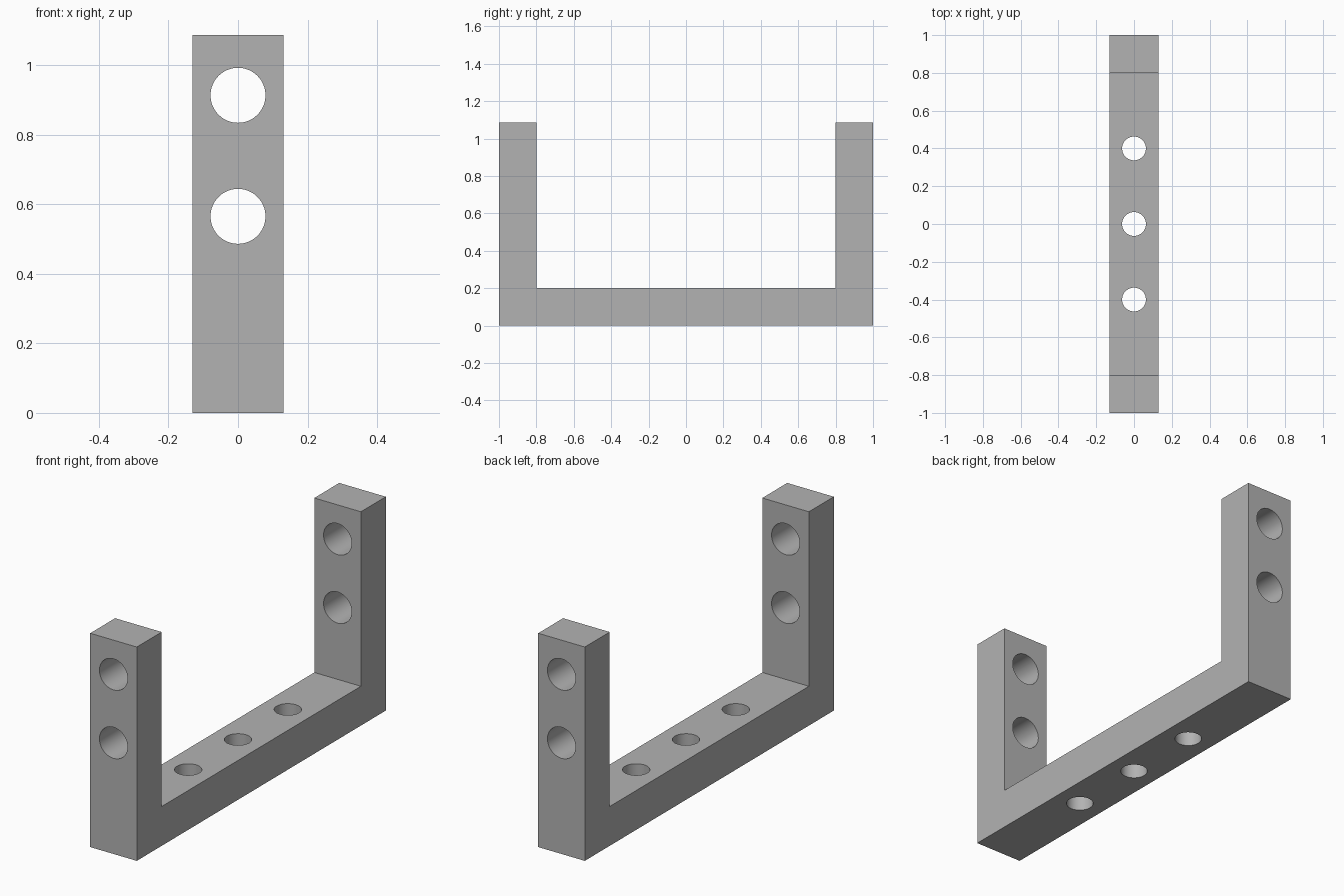
import bpy
import bmesh
from math import radians
from mathutils import Matrix

cube = bpy.data.objects.get("Cube")
if cube:
    bpy.data.objects.remove(cube, do_unlink=True)

WIDTH, HEIGHT, HALF_LENGTH, THICK = 0.262, 1.087, 1.0, 0.2

grey = bpy.data.materials.new("plain grey")
grey.use_nodes = True
colour = (0.45, 0.45, 0.45, 1)
grey.diffuse_color = colour
grey.node_tree.nodes["Principled BSDF"].inputs["Base Color"].default_value = colour


def make_object(name, bm):
    bmesh.ops.recalc_face_normals(bm, faces=bm.faces)
    mesh = bpy.data.meshes.new(name)
    bm.to_mesh(mesh)
    bm.free()
    mesh.materials.append(grey)
    obj = bpy.data.objects.new(name, mesh)
    bpy.context.collection.objects.link(obj)
    return obj


def add_drill(bm, centre, radius, depth, along_y=False):
    turn = Matrix.Rotation(radians(90 if along_y else 0), 4, "X")
    bmesh.ops.create_cone(bm, cap_ends=True, segments=64, radius1=radius,
                          radius2=radius, depth=depth,
                          matrix=Matrix.Translation(centre) @ turn)


# U-shaped side profile, extruded across the width
inner = HALF_LENGTH - THICK
profile = [(-HALF_LENGTH, 0), (HALF_LENGTH, 0), (HALF_LENGTH, HEIGHT),
           (inner, HEIGHT), (inner, THICK), (-inner, THICK),
           (-inner, HEIGHT), (-HALF_LENGTH, HEIGHT)]
bm = bmesh.new()
side = bm.faces.new([bm.verts.new((-WIDTH / 2, y, z)) for y, z in profile])
extruded = bmesh.ops.extrude_face_region(bm, geom=[side])["geom"]
bmesh.ops.translate(bm, vec=(WIDTH, 0, 0),
                    verts=[v for v in extruded if isinstance(v, bmesh.types.BMVert)])
bracket = make_object("u_bracket", bm)

# Drills: two holes in each upright, three in the base
bm = bmesh.new()
for y in (-0.9, 0.9):
    for z in (0.565, 0.913):
        add_drill(bm, (0, y, z), 0.079, 0.4, along_y=True)
for y in (-0.4, 0, 0.4):
    add_drill(bm, (0, y, 0.1), 0.063, 0.4)
drills = make_object("hole_drills", bm)
drills.hide_render = True

# Cut the holes, then discard the drills
cut = bracket.modifiers.new("holes", "BOOLEAN")
cut.operation = "DIFFERENCE"
cut.solver = "EXACT"
cut.object = drills
bpy.ops.object.select_all(action="DESELECT")
bracket.select_set(True)
bpy.context.view_layer.objects.active = bracket
bpy.ops.object.modifier_apply(modifier=cut.name)
bpy.data.objects.remove(drills, do_unlink=True)

# Smooth hole walls with crisp rims and edges
bpy.ops.object.shade_smooth_by_angle(angle=radians(30))
